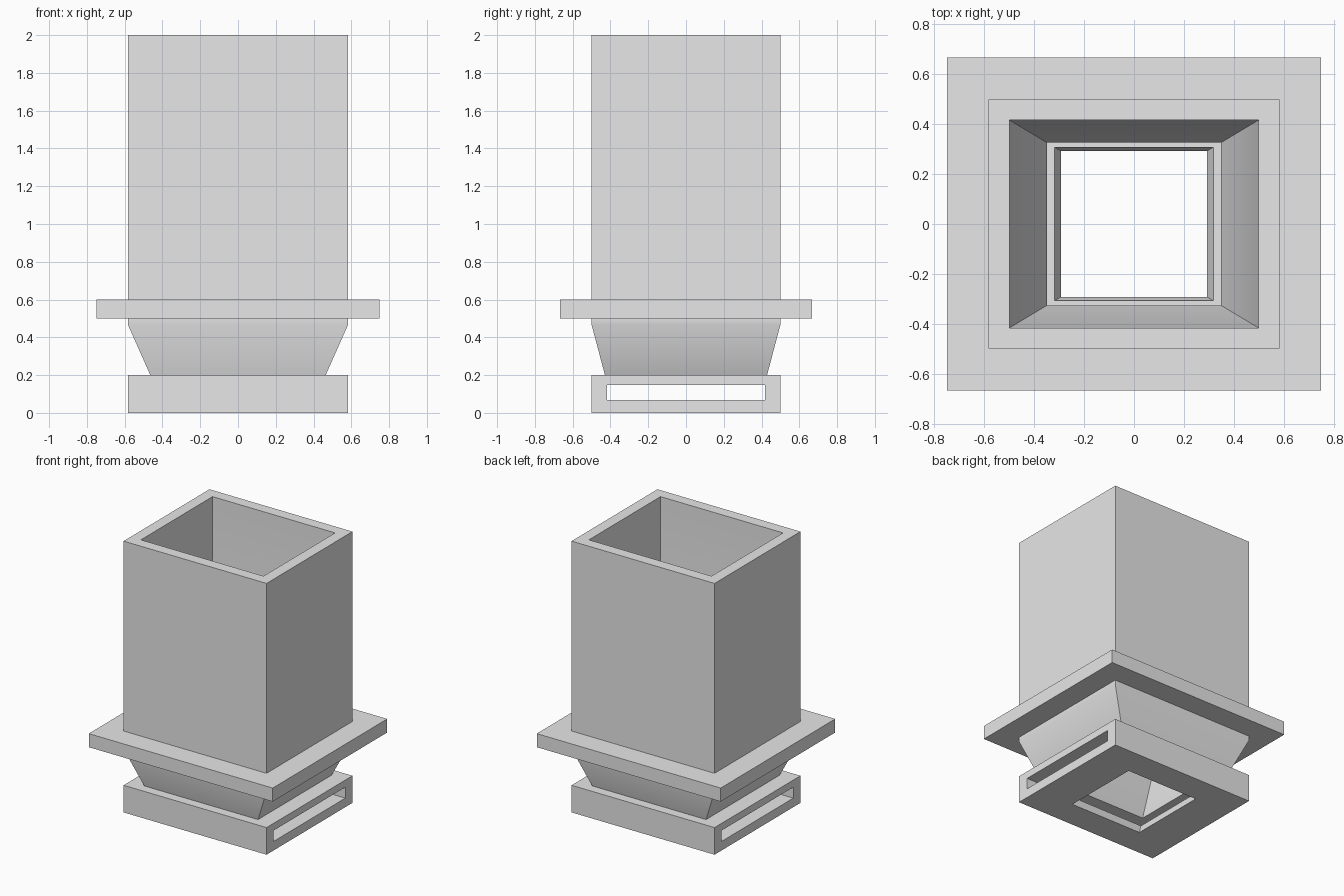
import bpy
import bmesh
from math import radians

default = bpy.data.objects.get("Cube")
if default:
    bpy.data.objects.remove(default, do_unlink=True)

# Single grey material
grey = bpy.data.materials.new("plain grey")
grey.use_nodes = True
COLOUR = (0.8, 0.8, 0.8, 1.0)
grey.diffuse_color = COLOUR
grey.node_tree.nodes["Principled BSDF"].inputs["Base Color"].default_value = COLOUR


def loft(name, rings, closed):
    """Join rectangular rings (half width, half depth, height) into a solid."""
    bm = bmesh.new()
    corners = ((-1, -1), (1, -1), (1, 1), (-1, 1))
    loops = [[bm.verts.new((sx * hx, sy * hy, z)) for sx, sy in corners]
             for hx, hy, z in rings]
    pairs = list(zip(loops, loops[1:]))
    if closed:
        pairs.append((loops[-1], loops[0]))
    else:
        bm.faces.new(loops[0])
        bm.faces.new(loops[-1])
    for a, b in pairs:
        for i in range(4):
            j = (i + 1) % 4
            bm.faces.new((a[i], a[j], b[j], b[i]))
    bmesh.ops.recalc_face_normals(bm, faces=bm.faces[:])
    mesh = bpy.data.meshes.new(name)
    bm.to_mesh(mesh)
    bm.free()
    mesh.materials.append(grey)
    obj = bpy.data.objects.new(name, mesh)
    bpy.context.collection.objects.link(obj)
    return obj


W, D = 0.583, 0.5        # half size of the outer shell
WALL = 0.083

# Outer wall from the base upwards, then the inner wall back down
outer = [
    (W, D, 0), (W, D, 0.2),                      # base block
    (0.464, 0.429, 0.2), (W, D, 0.467),          # tapered neck
    (W, D, 0.5), (0.75, 0.667, 0.5),             # underside of flange
    (0.75, 0.667, 0.6), (W, D, 0.6),             # top of flange
    (W, D, 2),                                   # tall shell
]
inner = [
    (W - WALL, D - WALL, 2), (W - WALL, D - WALL, 0.533),
    (0.292, 0.292, 0),                           # funnel outlet
]
chute = loft("hopper_chute", outer + inner, closed=True)

# Slide gate slot passing sideways through the base
slot = loft("slot_cutter", [(1, D - WALL, 0.067), (1, D - WALL, 0.147)], closed=False)
slot.hide_render = True
cut = chute.modifiers.new("gate slot", "BOOLEAN")
cut.operation = "DIFFERENCE"
cut.solver = "EXACT"
cut.object = slot

bpy.ops.object.select_all(action="DESELECT")
chute.select_set(True)
bpy.context.view_layer.objects.active = chute
bpy.ops.object.modifier_apply(modifier=cut.name)
bpy.data.objects.remove(slot, do_unlink=True)

# Soft bends, sharp corners
bpy.ops.object.shade_smooth_by_angle(angle=radians(30))
